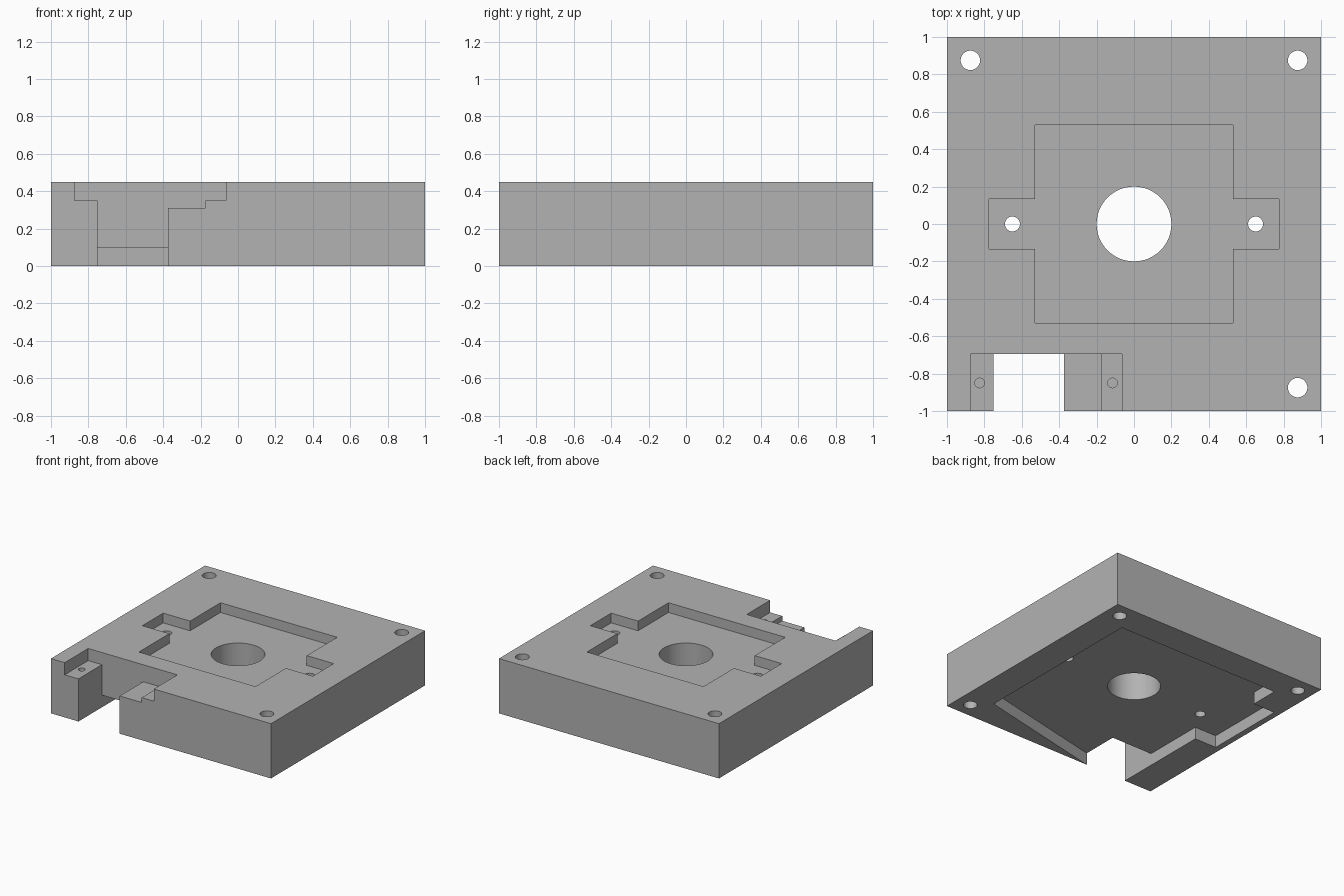
import bpy
import bmesh
import math

old = bpy.data.objects.get("Cube")
if old:
    bpy.data.objects.remove(old, do_unlink=True)

TOP = 0.45
OVER = TOP + 0.1

grey = bpy.data.materials.new("plain grey")
grey.use_nodes = True
colour = (0.45, 0.45, 0.45, 1)
grey.diffuse_color = colour
grey.node_tree.nodes["Principled BSDF"].inputs["Base Color"].default_value = colour


def prism(name, outline, z0, z1):
    """Extrude a counter-clockwise outline from z0 up to z1."""
    bm = bmesh.new()
    base = bm.faces.new([bm.verts.new((x, y, z0)) for x, y in outline])
    top = bmesh.ops.extrude_face_region(bm, geom=[base])["geom"]
    moved = [g for g in top if isinstance(g, bmesh.types.BMVert)]
    bmesh.ops.translate(bm, verts=moved, vec=(0, 0, z1 - z0))
    bmesh.ops.recalc_face_normals(bm, faces=bm.faces)
    mesh = bpy.data.meshes.new(name)
    bm.to_mesh(mesh)
    bm.free()
    mesh.materials.append(grey)
    obj = bpy.data.objects.new(name, mesh)
    bpy.context.collection.objects.link(obj)
    return obj


def rect(x0, x1, y0, y1):
    return [(x0, y0), (x1, y0), (x1, y1), (x0, y1)]


def circle(x, y, r, n=48):
    return [(x + r * math.cos(i * math.tau / n), y + r * math.sin(i * math.tau / n))
            for i in range(n)]


def cut(outline, z0, z1):
    """Cut a prism out of the housing and discard the cutter."""
    cutter = prism("cutter", outline, z0, z1)
    cutter.hide_render = True
    mod = housing.modifiers.new("cut", 'BOOLEAN')
    mod.operation = 'DIFFERENCE'
    mod.solver = 'EXACT'
    mod.object = cutter
    bpy.context.view_layer.objects.active = housing
    bpy.ops.object.modifier_apply(modifier=mod.name)
    bpy.data.objects.remove(cutter, do_unlink=True)


# Square housing block
housing = prism("housing_plate", rect(-1, 1, -1, 1), 0, TOP)

# Cable notch through the front edge, with stepped ledges
NOTCH_BACK = -0.695
for x0, x1, floor in [(-0.875, -0.065, 0.35), (-0.375 - 0.1, -0.175, 0.31),
                      (-0.75, -0.375, -0.1)]:
    cut(rect(x0, x1, -1.1, NOTCH_BACK), floor, OVER)

# Cross-shaped recess in the top
s, ex, ey = 0.53, 0.775, 0.135
half = [(s, -s), (s, -ey), (ex, -ey), (ex, ey), (s, ey), (s, s)]
cut(half + [(-x, -y) for x, y in half], TOP - 0.08, OVER)

# Underside recess with a side pocket, opening into the notch
cut([(0.75, 0.75), (-0.75, 0.75), (-0.75, 0.51), (-0.95, 0.51), (-0.95, -0.175),
     (-0.75, -0.175), (-0.75, -0.7), (-0.6, -0.9), (-0.42, -1.01), (0.75, -0.75)],
    -0.1, 0.1)

# Through holes: centre bore, recess screws and corner screws
holes = [(0, 0, 0.2), (-0.65, 0, 0.04), (0.65, 0, 0.04)]
holes += [(x, y, 0.052) for x, y in [(-0.875, 0.875), (0.875, 0.875), (0.875, -0.875)]]
for x, y, r in holes:
    cut(circle(x, y, r), -0.1, OVER)

# Blind screw holes in the ledges
for x in (-0.825, -0.115):
    cut(circle(x, -0.85, 0.026, 24), 0.2, OVER)

# Smooth the bores while keeping the machined edges crisp
bpy.ops.object.select_all(action='DESELECT')
housing.select_set(True)
bpy.context.view_layer.objects.active = housing
bpy.ops.object.shade_smooth_by_angle(angle=math.radians(20))
